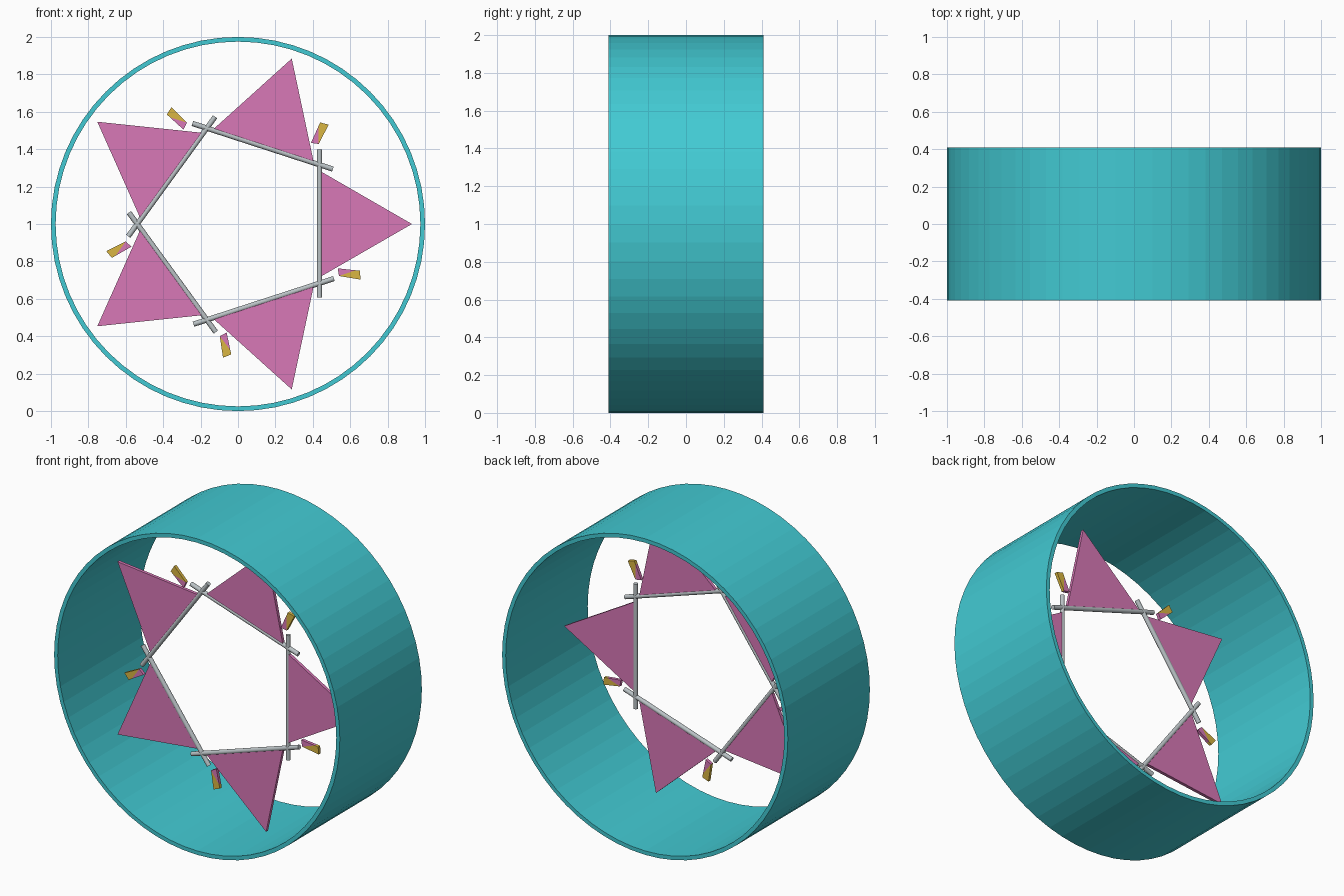
import bpy, bmesh, math
from mathutils import Matrix, Vector

if "Cube" in bpy.data.objects:
    bpy.data.objects.remove(bpy.data.objects["Cube"])

PLANE_Y = -0.12      # depth of the star inside the band
CENTRE = Vector((0, 0, 1))


def material(name, srgb):
    m = bpy.data.materials.new(name)
    m.diffuse_color = [(c / 255 / 12.92 if c < 11 else ((c / 255 + 0.055) / 1.055) ** 2.4) for c in srgb] + [1]
    m.use_nodes = True
    m.node_tree.nodes["Principled BSDF"].inputs["Base Color"].default_value = m.diffuse_color
    return m


TEAL = material("teal", (66, 202, 211))
PINK = material("pink", (216, 120, 183))
GOLD = material("gold", (218, 182, 66))
SILVER = material("silver", (186, 194, 197))


def finish(bm, name, mat, turn=0.0):
    """Turn the part about the band axis, lift it and link it."""
    bmesh.ops.recalc_face_normals(bm, faces=bm.faces)
    bm.transform(Matrix.Translation(CENTRE) @ Matrix.Rotation(-turn, 4, 'Y'))
    me = bpy.data.meshes.new(name)
    bm.to_mesh(me)
    bm.free()
    me.materials.append(mat)
    ob = bpy.data.objects.new(name, me)
    bpy.context.collection.objects.link(ob)
    return ob


def plate(name, outline, thick, mat, turn):
    """Flat polygon in the xz plane, extruded along y."""
    bm = bmesh.new()
    f = bm.faces.new([bm.verts.new((x, PLANE_Y - thick / 2, z)) for x, z in outline])
    ext = bmesh.ops.extrude_face_region(bm, geom=[f])
    verts = [v for v in ext["geom"] if isinstance(v, bmesh.types.BMVert)]
    bmesh.ops.translate(bm, verts=verts, vec=(0, thick, 0))
    return finish(bm, name, mat, turn)


# Outer band: a rectangular section spun around the y axis
bm = bmesh.new()
section = [(0.975, -0.41), (1.0, -0.41), (1.0, 0.41), (0.975, 0.41)]
vs = [bm.verts.new((r, y, 0)) for r, y in section]
es = [bm.edges.new((vs[i], vs[(i + 1) % 4])) for i in range(4)]
bmesh.ops.spin(bm, geom=vs + es, cent=(0, 0, 0), axis=(0, 1, 0),
               angle=math.tau, steps=64, use_merge=True)
bmesh.ops.remove_doubles(bm, verts=bm.verts, dist=1e-4)
finish(bm, "outer_band", TEAL)

# Small tag outline: inner low, inner high, outer high, outer low
tag = [Vector(p) for p in ((0.54, -0.278), (0.533, -0.237), (0.652, -0.25), (0.655, -0.297))]
split = tag[1].lerp(tag[2], 0.8)

for i in range(5):
    turn = i * math.tau / 5

    # Crossing rod
    bm = bmesh.new()
    bmesh.ops.create_cone(bm, cap_ends=True, segments=12, radius1=0.014, radius2=0.014, depth=0.79,
                          matrix=Matrix.Translation((0.436, PLANE_Y, 0.003)))
    rod = finish(bm, f"rod_{i + 1}", SILVER, turn)
    for p in rod.data.polygons:
        p.use_smooth = len(p.vertices) == 4
    rod.data.set_sharp_from_angle(angle=math.radians(40))

    # Triangular star point
    plate(f"star_point_{i + 1}", [(0.436, -0.285), (0.93, 0), (0.436, 0.285)], 0.02, PINK, turn)

    # Two-tone tag, split along a diagonal
    plate(f"tag_inner_{i + 1}", [tag[0], tag[1], split], 0.02, PINK, turn)
    plate(f"tag_outer_{i + 1}", [tag[0], split, tag[2], tag[3]], 0.02, GOLD, turn)
